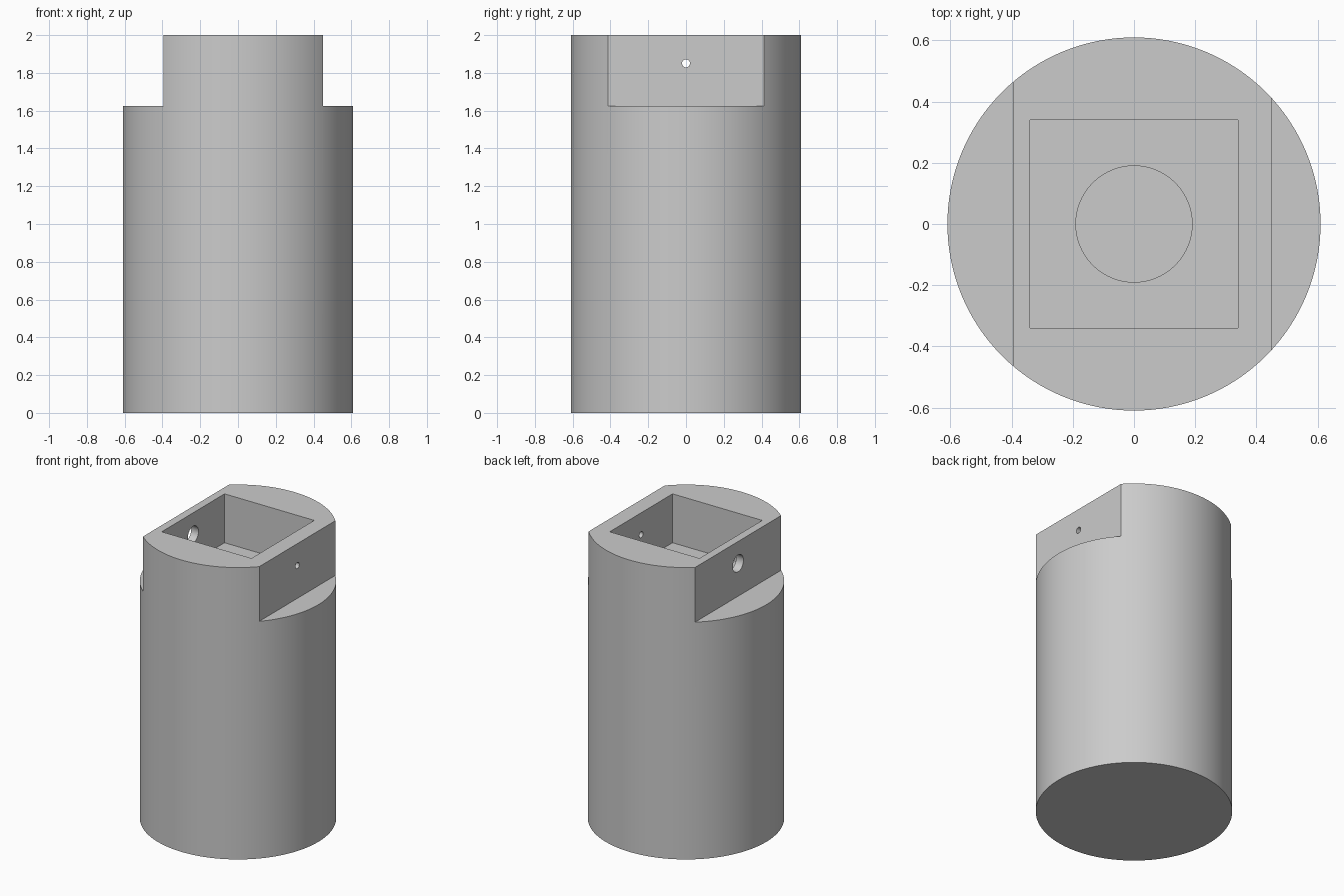
import bpy
import math

if "Cube" in bpy.data.objects:
    bpy.data.objects.remove(bpy.data.objects["Cube"], do_unlink=True)

RADIUS, HEIGHT, STEP = 0.61, 2.0, 1.625
POCKET, POCKET_FLOOR = 0.34, 1.665
HOLE_Z = 1.85

grey = bpy.data.materials.new("plain_grey")
grey.use_nodes = True
colour = (0.6, 0.6, 0.6, 1)
grey.diffuse_color = colour
grey.node_tree.nodes["Principled BSDF"].inputs["Base Color"].default_value = colour


def cylinder(name, radius, depth, centre, sides, rotation=(0, 0, 0)):
    bpy.ops.mesh.primitive_cylinder_add(vertices=sides, radius=radius, depth=depth,
                                        location=centre, rotation=rotation)
    bpy.context.object.name = name
    return bpy.context.object


def box(name, low, high):
    bpy.ops.mesh.primitive_cube_add(size=1, location=[(a + b) / 2 for a, b in zip(low, high)])
    bpy.context.object.name = name
    bpy.context.object.scale = [b - a for a, b in zip(low, high)]
    return bpy.context.object


# Round body
body = cylinder("socket_body", RADIUS, HEIGHT, (0, 0, HEIGHT / 2), 128)
body.data.materials.append(grey)

sideways = (0, math.pi / 2, 0)
cutters = [
    # Flats on both sides of the top
    box("left_flat_cutter", (0.45, -1, STEP), (1, 1, 2.2)),
    box("right_flat_cutter", (-1, -1, STEP), (-0.395, 1, 2.2)),
    # Square pocket with a round blind bore below it
    box("pocket_cutter", (-POCKET, -POCKET, POCKET_FLOOR), (POCKET, POCKET, 2.2)),
    cylinder("bore_cutter", 0.19, 1.6, (0, 0, 1.0), 64),
    # Small and large cross holes through the pocket walls
    cylinder("small_hole_cutter", 0.021, 0.5, (0.45, 0, HOLE_Z), 24, sideways),
    cylinder("large_hole_cutter", 0.058, 0.5, (-0.45, 0, HOLE_Z), 32, sideways),
]

for cutter in cutters:
    cut = body.modifiers.new(cutter.name, "BOOLEAN")
    cut.operation = "DIFFERENCE"
    cut.solver = "EXACT"
    cut.object = cutter

# Bake the cuts and discard the cutters
bpy.ops.object.select_all(action="DESELECT")
body.select_set(True)
bpy.context.view_layer.objects.active = body
for cutter in cutters:
    bpy.ops.object.modifier_apply(modifier=cutter.name)
for cutter in cutters:
    bpy.data.objects.remove(cutter, do_unlink=True)

bpy.ops.object.shade_smooth_by_angle(angle=math.radians(30))
